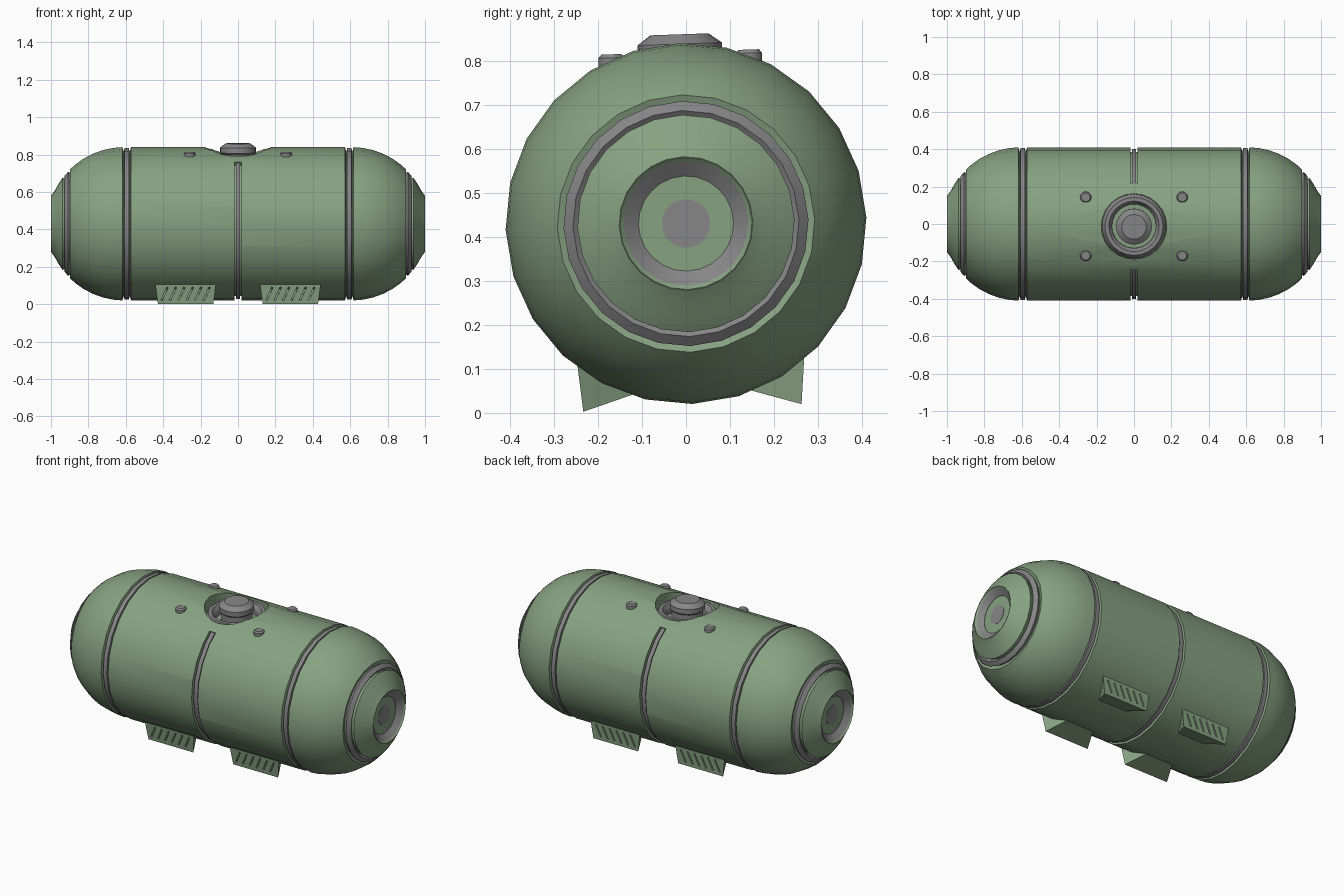
import bpy, bmesh, math
from mathutils import Matrix, Vector

if "Cube" in bpy.data.objects:
    bpy.data.objects.remove(bpy.data.objects["Cube"])

def material(name, col):
    m = bpy.data.materials.new(name)
    m.diffuse_color = (*col, 1)
    m.use_nodes = True
    m.node_tree.nodes["Principled BSDF"].inputs["Base Color"].default_value = m.diffuse_color
    return m

GREEN = material("green_paint", (0.24, 0.36, 0.22))
GREY = material("grey_metal", (0.24, 0.24, 0.24))
FULL = [i * 15 for i in range(24)]
R = 0.41

def finish(name, bm, mat):
    bmesh.ops.recalc_face_normals(bm, faces=bm.faces)
    me = bpy.data.meshes.new(name)
    bm.to_mesh(me)
    bm.free()
    me.materials.append(mat)
    ob = bpy.data.objects.new(name, me)
    bpy.context.collection.objects.link(ob)
    return ob

def lathe(name, prof, mat, axis='X', angles=FULL, closed=False):
    """Sweep (along, radius) points round an axis; partial angle lists get end caps."""
    bm = bmesh.new()
    full = len(angles) == len(FULL) and angles is FULL
    def pos(a, r, t):
        s, c = r * math.sin(t), r * math.cos(t)
        return (a, s, c) if axis == 'X' else (c, s, a)
    cols = []
    for a, r in prof:
        if r < 1e-6:
            cols.append([bm.verts.new(pos(a, 0, 0))] * len(angles))
        else:
            cols.append([bm.verts.new(pos(a, r, math.radians(t))) for t in angles])
    n = len(prof)
    for i in range(n if closed else n - 1):
        p, q = cols[i], cols[(i + 1) % n]
        for j in range(len(angles) if full else len(angles) - 1):
            k = (j + 1) % len(angles)
            bm.faces.new(list(dict.fromkeys((p[j], p[k], q[k], q[j]))))
    if not full:
        for j in (0, -1):
            bm.faces.new([c[j] for c in cols])
    return finish(name, bm, mat)

def cut(ob, cutter):
    m = ob.modifiers.new("cut", 'BOOLEAN')
    m.operation, m.solver, m.object = 'DIFFERENCE', 'EXACT', cutter
    bpy.context.view_layer.objects.active = ob
    bpy.ops.object.modifier_apply(modifier=m.name)
    bpy.data.objects.remove(cutter)

def dome(deg, r=R):
    t = math.radians(deg)
    return (0.61 + r * math.cos(t), r * math.sin(t))

# Tank body: cylinder with band grooves and domed, recessed ends
half = [(0.572, R), (0.578, 0.388), (0.612, 0.388), (0.618, R)]
half += [dome(d) for d in (82, 74, 66, 58, 51, 45.5)]
half += [dome(44, 0.388), dome(38, 0.388)]
half += [dome(d) for d in (37, 32, 26)]
half += [(1.0, 0.15), (0.965, 0.112), (0.965, 0)]
body = lathe("tank_body", [(-x, r) for x, r in reversed(half)] + half, GREEN)

# Centre seam groove, open at the top, with a recessed grey strip
arc = [34] + list(range(45, 316, 15)) + [326]
cut(body, lathe("seam_cutter", [(-0.02, 0.385), (0.02, 0.385), (0.02, 0.45), (-0.02, 0.45)],
                GREEN, angles=arc, closed=True))
lathe("seam_strip", [(-0.012, 0.38), (-0.012, 0.402), (0.012, 0.402), (0.012, 0.38)],
      GREY, angles=arc, closed=True)

# Round hatch well in the top
cut(body, lathe("well_cutter", [(0.31, 0), (0.31, 0.175), (0.5, 0.175), (0.5, 0)], GREEN, 'Z'))

# Grey bands and end rings, both sides
for s, side in ((-1, "left"), (1, "right")):
    def ring(name, prof, closed=True):
        lathe(f"{name}_{side}", [(s * x, r) for x, r in prof], GREY, closed=closed)
    ring("band", [(0.579, 0.38), (0.583, 0.406), (0.607, 0.406), (0.611, 0.38)])
    ring("dome_band", [dome(44, 0.38), dome(43, 0.408), dome(39, 0.408), dome(38, 0.38)])
    ring("end_ring", [(1.0, 0.152), (0.967, 0.108), (0.96, 0.108), (0.985, 0.152)])
    ring("end_disc", [(0.96, 0.055), (0.967, 0.055), (0.967, 0)], False)

# Hatch collar and cap
lathe("hatch_collar", [(0.305, 0.172), (0.335, 0.172), (0.365, 0.155), (0.365, 0.135),
                       (0.34, 0.118), (0.305, 0.118)], GREY, 'Z', closed=True)
lathe("hatch_cap", [(0.305, 0.085), (0.37, 0.085), (0.38, 0.096), (0.408, 0.096),
                    (0.43, 0.066), (0.43, 0)], GREY, 'Z')

# Bolts round the hatch
for sx in (-1, 1):
    for sy in (-1, 1):
        b = lathe("bolt", [(0.33, 0), (0.33, 0.03), (0.382, 0.03), (0.39, 0.023), (0.39, 0)], GREY, 'Z')
        b.data.transform(Matrix.Translation((sx * 0.258, sy * 0.156, 0)))

# Feet: wedges narrowing toward the belly, with slanted slots on the outer face
for sx in (-1, 1):
    for sy in (-1, 1):
        bm = bmesh.new()
        cx = sx * 0.28
        vs = []
        for hw, y, z in ((0.163, 0.258, -0.31), (0.148, 0.248, -0.419),
                         (0.05, 0.05, -0.358), (0.05, 0.05, -0.31)):
            vs.append([bm.verts.new((cx + d * hw, sy * y, z)) for d in (-1, 1)])
        for i in range(4):
            a, b = vs[i], vs[(i + 1) % 4]
            bm.faces.new((a[0], a[1], b[1], b[0]))
        for d in (0, 1):
            bm.faces.new([v[d] for v in vs])
        foot = finish("foot", bm, GREEN)
        bm = bmesh.new()
        for i in range(6):
            M = (Matrix.Translation((cx + (i - 2.5) * 0.045, sy * 0.25, -0.365))
                 @ Matrix.Rotation(math.radians(25), 4, 'Y') @ Matrix.Diagonal((0.008, 0.05, 0.075, 1)))
            bmesh.ops.create_cube(bm, size=1, matrix=M)
        cut(foot, finish("slot_cutter", bm, GREEN))

# Smooth shading, then the slight roll and lift onto the ground
place = Matrix.Translation((0, 0, 0.43)) @ Matrix.Rotation(math.radians(2), 4, 'X')
for ob in list(bpy.context.collection.objects):
    ob.data.transform(place)
    bpy.ops.object.select_all(action='DESELECT')
    ob.select_set(True)
    bpy.context.view_layer.objects.active = ob
    bpy.ops.object.shade_smooth_by_angle(angle=math.radians(28))
